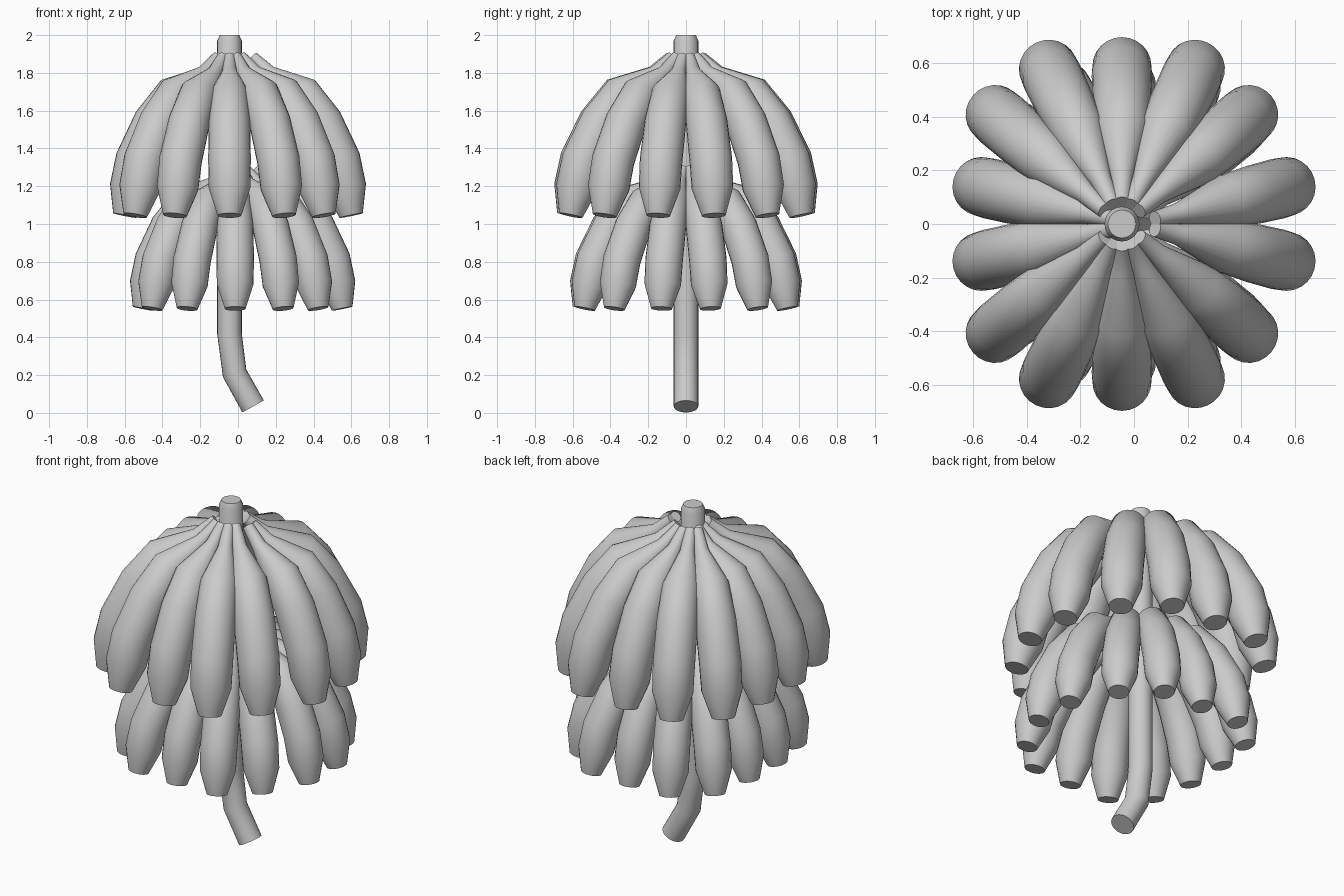
import bpy, bmesh, math
from mathutils import Vector

if "Cube" in bpy.data.objects:
    bpy.data.objects.remove(bpy.data.objects["Cube"])


def tube(name, path, radii, side, sides=24):
    """Capped tube along a planar path; side is the normal of that plane."""
    bm = bmesh.new()
    rings = []
    for i, p in enumerate(path):
        t = Vector((0, 0, 0))
        if i > 0:
            t += (p - path[i - 1]).normalized()
        if i < len(path) - 1:
            t += (path[i + 1] - p).normalized()
        t.normalize()
        out = side.cross(t)
        ring = []
        for k in range(sides):
            a = 2 * math.pi * k / sides
            ring.append(bm.verts.new(p + radii[i] * (math.cos(a) * side + math.sin(a) * out)))
        rings.append(ring)
    for r0, r1 in zip(rings, rings[1:]):
        for k in range(sides):
            n = (k + 1) % sides
            bm.faces.new((r0[k], r0[n], r1[n], r1[k]))
    bm.faces.new(rings[0][::-1])
    bm.faces.new(rings[-1])
    bmesh.ops.recalc_face_normals(bm, faces=bm.faces)
    mesh = bpy.data.meshes.new(name)
    bm.to_mesh(mesh)
    bm.free()
    obj = bpy.data.objects.new(name, mesh)
    bpy.context.collection.objects.link(obj)
    bpy.ops.object.select_all(action='DESELECT')
    obj.select_set(True)
    bpy.context.view_layer.objects.active = obj
    bpy.ops.object.shade_smooth_by_angle(angle=math.radians(40))
    return obj


# Banana side profile: distance outward, height, thickness
PROFILE = [(0.08, 1.885, 0.03), (0.17, 1.80, 0.04), (0.35, 1.69, 0.10),
           (0.46, 1.54, 0.11), (0.555, 1.34, 0.113), (0.59, 1.19, 0.11),
           (0.62, 1.045, 0.063)]

# One quarter of a hand: lower-end position and sideways shift
QUARTER = [(0.0, 0.59, 0.0), (0.275, 0.58, 0.0), (0.475, 0.41, 0.0), (0.57, 0.14, 0.045)]


def hand(name, cx, tip_z, s):
    """Ring of fourteen bananas hanging from the stalk."""
    count = 0
    for i, (ex, ey, shift) in enumerate(QUARTER):
        ang = math.pi / 2 - i * 2 * math.pi / 14
        for sx in ((1,) if i == 0 else (1, -1)):
            for sy in (1, -1):
                base = Vector((sx * math.cos(ang), sy * math.sin(ang), 0)) * 0.08
                end = Vector((sx * ex, sy * ey, 0))
                path = []
                for r, z, _ in PROFILE:
                    p = base.lerp(end, (r - 0.08) / 0.51)
                    path.append(Vector((cx + s * (p.x + shift), s * p.y,
                                        tip_z + s * (z - 1.045))))
                d = (end - base).normalized()
                count += 1
                tube(f"{name}_banana_{count:02d}", path, [s * q[2] for q in PROFILE],
                     Vector((-d.y, d.x, 0)))


# Central stalk with chamfered top and bent lower end
STALK = [(-0.045, 2.0, 0.052), (-0.045, 1.97, 0.065), (-0.045, 1.2, 0.065),
         (-0.045, 0.42, 0.065), (-0.018, 0.21, 0.065), (0.08, 0.034, 0.065)]
tube("stalk", [Vector((x, 0, z)) for x, z, _ in STALK], [q[2] for q in STALK],
     Vector((0, 1, 0)))

# Upper and lower hands
hand("upper", -0.045, 1.045, 1.0)
hand("lower", -0.015, 0.552, 0.88)
